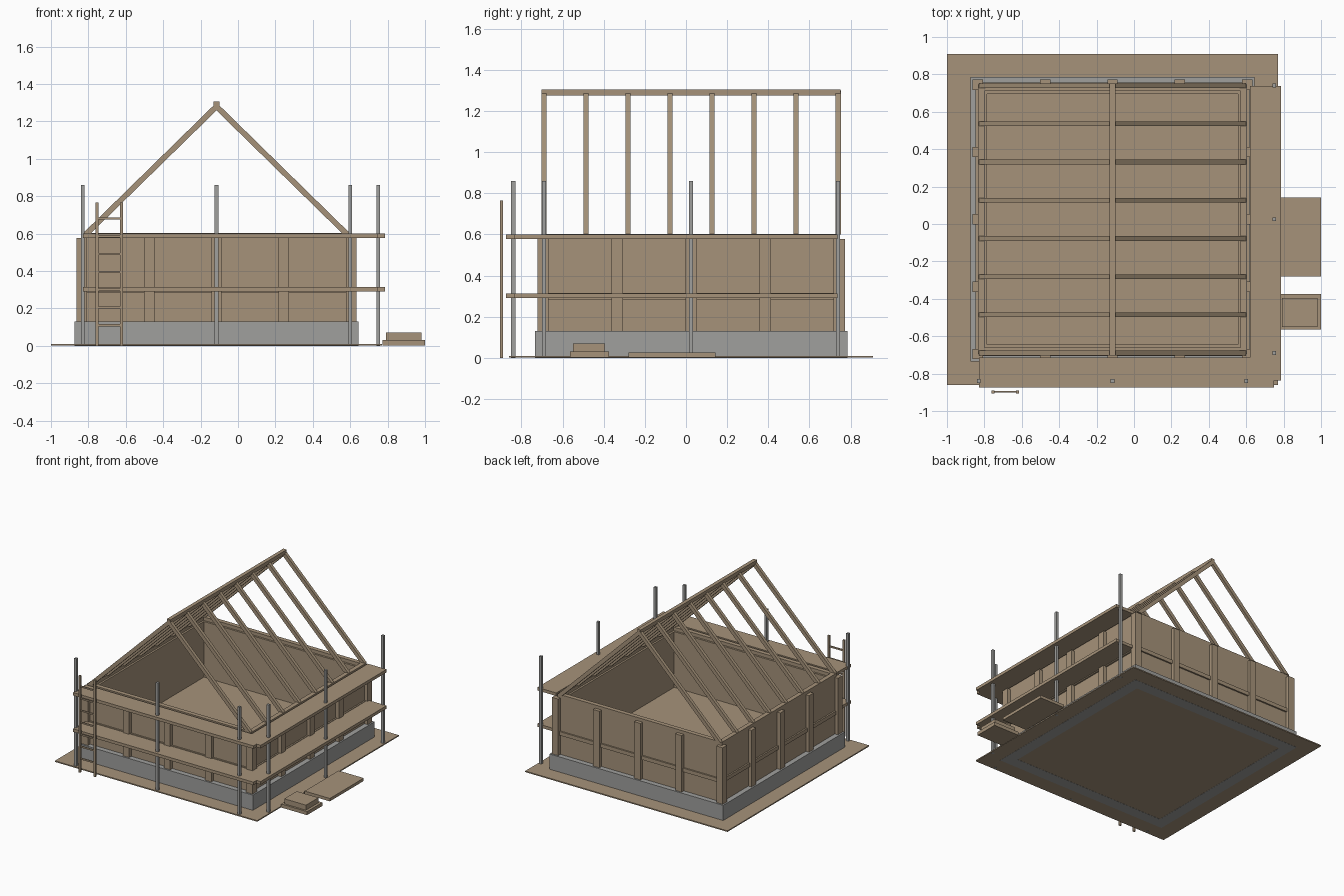
import bpy, bmesh
from mathutils import Vector

cube = bpy.data.objects.get("Cube")
if cube:
    bpy.data.objects.remove(cube)

CX, CY = -0.115, 0.025   # centre of the house


def material(name, rgb):
    m = bpy.data.materials.new(name)
    m.use_nodes = True
    m.diffuse_color = (*rgb, 1)
    m.node_tree.nodes["Principled BSDF"].inputs["Base Color"].default_value = (*rgb, 1)
    return m


WOOD = material("tan_timber", (0.38, 0.29, 0.195))
GREY = material("grey_concrete_and_steel", (0.35, 0.35, 0.34))


def finish(name, bm, mat):
    bmesh.ops.recalc_face_normals(bm, faces=bm.faces)
    mesh = bpy.data.meshes.new(name)
    bm.to_mesh(mesh)
    bm.free()
    mesh.materials.append(mat)
    ob = bpy.data.objects.new(name, mesh)
    bpy.context.collection.objects.link(ob)
    return ob


def box(name, x, y, z, mat):
    """Box from three (low, high) ranges."""
    bm = bmesh.new()
    bmesh.ops.create_cube(bm, size=1)
    for v in bm.verts:
        v.co = [lo + (c + 0.5) * (hi - lo) for c, (lo, hi) in zip(v.co, (x, y, z))]
    return finish(name, bm, mat)


def prism(name, points, offset, mat):
    """Extrude a planar outline by an offset vector."""
    bm = bmesh.new()
    face = bm.faces.new([bm.verts.new(p) for p in points])
    moved = bmesh.ops.extrude_face_region(bm, geom=[face], use_keep_orig=True)["geom"]
    verts = [g for g in moved if isinstance(g, bmesh.types.BMVert)]
    bmesh.ops.translate(bm, verts=verts, vec=Vector(offset))
    return finish(name, bm, mat)


def ring(name, outer, inner, z, mat):
    """Square frame around the house centre."""
    bm = bmesh.new()
    corners = [(-1, -1), (1, -1), (1, 1), (-1, 1)]
    loops = [[bm.verts.new((CX + a * r, CY + b * r, h)) for a, b in corners]
             for r, h in ((outer, z[0]), (outer, z[1]), (inner, z[1]), (inner, z[0]))]
    for i in range(4):
        p, q = loops[i], loops[(i + 1) % 4]
        for j in range(4):
            k = (j + 1) % 4
            bm.faces.new((p[j], p[k], q[k], q[j]))
    return finish(name, bm, mat)


def around(centre, half):
    return (centre - half, centre + half)


# Ground, foundation and floor
box("ground_sheet", (-1, 0.77), (-0.86, 0.91), (0.001, 0.01), WOOD)
ring("foundation", 0.76, 0.67, (0, 0.13), GREY)
box("floor_slab", around(CX, 0.675), around(CY, 0.675), (0.005, 0.135), WOOD)

# Wall panels with rails and top plate
ring("wall_panels", 0.72, 0.67, (0.128, 0.575), WOOD)
ring("middle_rail", 0.732, 0.71, (0.285, 0.315), WOOD)
ring("top_plate", 0.72, 0.685, (0.57, 0.602), WOOD)

# Wall posts around the perimeter
for i in range(-2, 3):
    for j in range(-2, 3):
        if max(abs(i), abs(j)) == 2:
            box("wall_post", around(CX + i * 0.36, 0.0275), around(CY + j * 0.36, 0.0275),
                (0.128, 0.577), WOOD)

# Rafters and ridge beam
RISE, RUN, THICK = 0.7, 0.715, 0.042
for n in range(8):
    y = CY - 0.715 + n * 1.43 / 7
    for side in (-1, 1):
        outline = [(RUN, 0.6), (0, 0.6 + RISE), (0, 0.6 + RISE - THICK), (RUN - THICK, 0.6)]
        prism("rafter", [(CX + side * u, y - 0.0125, z) for u, z in outline],
              (0, 0.025, 0), WOOD)
box("ridge_beam", around(CX, 0.015), around(CY, 0.727), (1.275, 1.305), WOOD)

# Scaffold walkways wrapping the front and left sides
walkway = [(-0.83, -0.875), (0.748, -0.875), (0.748, -0.837), (0.785, -0.837),
           (0.785, 0.737), (0.62, 0.737), (0.62, -0.713), (-0.83, -0.713)]
for z in (0.29, 0.577):
    prism("scaffold_walkway", [(x, y, z) for x, y in walkway], (0, 0, 0.024), WOOD)

# Scaffold poles
for k in range(3):
    for x, y in ((CX + (k - 1) * 0.715, -0.84), (0.75, CY + (k - 1) * 0.715)):
        box("scaffold_pole", around(x, 0.01), around(y, 0.01), (0, 0.86), GREY)

# Ladder
for x in (-0.755, -0.622):
    box("ladder_rail", around(x, 0.008), (-0.905, -0.89), (0, 0.765), WOOD)
for n in range(7):
    box("ladder_rung", (-0.755, -0.622), (-0.902, -0.893),
        around(0.11 + n * 0.095, 0.006), WOOD)

# Stacked boards and step beside the house
box("board_stack", (0.78, 1), (-0.28, 0.143), (0.002, 0.025), WOOD)
box("step_base", (0.772, 1), (-0.565, -0.375), (0.002, 0.03), WOOD)
box("step_top", (0.79, 0.98), (-0.55, -0.395), (0.03, 0.07), WOOD)
